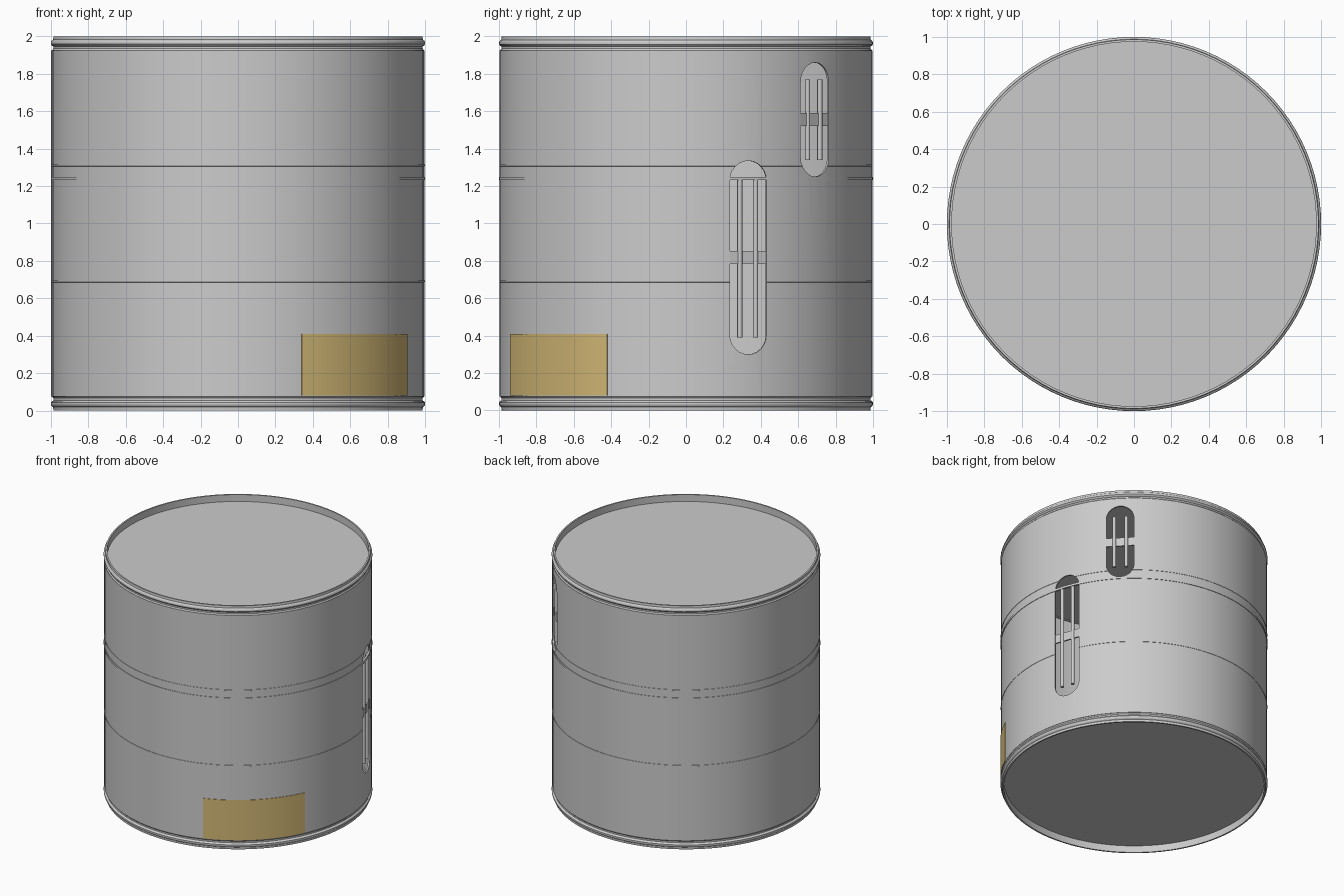
import bpy, bmesh, math
from math import sin, cos, pi, radians
from mathutils import Matrix

cube = bpy.data.objects.get("Cube")
if cube:
    bpy.data.objects.remove(cube)


def material(name, rgb):
    m = bpy.data.materials.new(name)
    m.use_nodes = True
    m.diffuse_color = (*rgb, 1)
    m.node_tree.nodes["Principled BSDF"].inputs["Base Color"].default_value = (*rgb, 1)
    return m


grey = material("light_grey", (0.6, 0.6, 0.6))
ochre = material("ochre", (0.65, 0.48, 0.18))
SIDES = 96


def finish(bm, name, mat):
    bmesh.ops.recalc_face_normals(bm, faces=bm.faces)
    mesh = bpy.data.meshes.new(name)
    bm.to_mesh(mesh)
    bm.free()
    mesh.materials.append(mat)
    ob = bpy.data.objects.new(name, mesh)
    bpy.context.collection.objects.link(ob)
    return ob


def smooth(ob):
    bpy.ops.object.select_all(action='DESELECT')
    ob.select_set(True)
    bpy.context.view_layer.objects.active = ob
    bpy.ops.object.shade_smooth_by_angle(angle=radians(25))


def lathe(name, profile, mat, start=0, end=360, steps=SIDES):
    """Sweep a closed (radius, height) section round z, fully or over an arc."""
    bm = bmesh.new()
    full = end - start == 360
    rings = []
    for i in range(steps if full else steps + 1):
        a = radians(start + (end - start) * i / steps)
        rings.append([bm.verts.new((r * cos(a), r * sin(a), z)) for r, z in profile])
    pairs = list(zip(rings, rings[1:]))
    if full:
        pairs.append((rings[-1], rings[0]))
    else:
        bm.faces.new(rings[0])
        bm.faces.new(rings[-1])
    n = len(profile)
    for a, b in pairs:
        for j in range(n):
            k = (j + 1) % n
            bm.faces.new((a[j], b[j], b[k], a[k]))
    return finish(bm, name, mat)


def ring(name, r0, r1, z0, z1, mat=grey, **arc):
    return lathe(name, [(r0, z0), (r1, z0), (r1, z1), (r0, z1)], mat, **arc)


def slot_cutter(angle, z0, z1, half):
    """Upright prism with round ends, pointing outward at the given angle."""
    bm = bmesh.new()
    outline = []
    for centre, first in ((z1 - half, 0), (z0 + half, pi)):
        for i in range(13):
            a = first + pi * i / 12
            outline.append((half * cos(a), centre + half * sin(a)))
    face = bm.faces.new([bm.verts.new((0.8, t, z)) for t, z in outline])
    out = bmesh.ops.extrude_face_region(bm, geom=[face])["geom"]
    bmesh.ops.translate(bm, vec=(0.4, 0, 0),
                        verts=[v for v in out if isinstance(v, bmesh.types.BMVert)])
    bm.transform(Matrix.Rotation(angle, 4, 'Z'))
    ob = finish(bm, "slot_cutter", grey)
    ob.hide_render = True
    return ob


def box(name, angle, centre, size):
    bm = bmesh.new()
    bmesh.ops.create_cube(bm, size=1)
    bm.transform(Matrix.Rotation(angle, 4, 'Z') @ Matrix.Translation(centre)
                 @ Matrix.Diagonal((*size, 1)))
    return finish(bm, name, grey)


# Hollow wall with two faint raised seams
R, INNER = 0.996, 0.984
wall = [(INNER, 0.075), (R, 0.075)]
for z in (0.69, 1.31):
    wall += [(R, z - 0.005), (R + 0.002, z - 0.004), (R + 0.002, z + 0.004), (R, z + 0.005)]
wall += [(R, 1.925), (INNER, 1.925)]
shell = lathe("shell", wall, grey)

# Sight slots, each with two rods and a cross strap
SLOTS = (("lower", 19.6, 0.30, 1.335), ("upper", 44.0, 1.25, 1.86))
for label, degrees, z0, z1 in SLOTS:
    angle, mid = radians(degrees), (z0 + z1) / 2
    cutter = slot_cutter(angle, z0, z1, 0.104)
    mod = shell.modifiers.new("cut", 'BOOLEAN')
    mod.operation, mod.solver, mod.object = 'DIFFERENCE', 'EXACT', cutter
    bpy.context.view_layer.objects.active = shell
    bpy.ops.object.modifier_apply(modifier=mod.name)
    bpy.data.objects.remove(cutter)
    for side, t in (("left", 0.045), ("right", -0.045)):
        bm = bmesh.new()
        bmesh.ops.create_cone(bm, cap_ends=True, segments=16, radius1=0.0135,
                              radius2=0.0135, depth=z1 - z0 - 0.18)
        bm.transform(Matrix.Rotation(angle, 4, 'Z') @ Matrix.Translation((0.983, t, mid)))
        smooth(finish(bm, f"{label}_gauge_rod_{side}", grey))
    box(f"{label}_gauge_strap", angle, (0.982, 0, mid), (0.012, 0.205, 0.07))
smooth(shell)

# Joint band round the middle
smooth(ring("joint_band", INNER, 1.0, 1.231, 1.249))

# Rolled rims, mirrored top and bottom, with recessed end discs
rim = [(0.974, 0), (0.986, 0), (0.988, 0.018), (0.996, 0.024), (1.0, 0.032), (1.0, 0.042),
       (0.994, 0.05), (0.987, 0.054), (0.987, 0.066), (0.994, 0.075), (0.974, 0.075)]
for end, flip in (("bottom", False), ("top", True)):
    def height(z):
        return 2 - z if flip else z
    smooth(lathe(f"{end}_rim", [(r, height(z)) for r, z in rim], grey))
    bm = bmesh.new()
    bmesh.ops.create_cone(bm, cap_ends=True, segments=SIDES, radius1=0.978,
                          radius2=0.978, depth=0.012)
    bmesh.ops.translate(bm, verts=bm.verts, vec=(0, 0, height(0.062)))
    smooth(finish(bm, f"{end}_disc", grey))

# Upright weld seam on the right side
box("weld_seam", pi, (0.994, 0, 1), (0.008, 0.006, 1.85))

# Curved ochre plate low on the front left
smooth(ring("label_plate", 0.992, 1.0, 0.08, 0.41, ochre, start=-70, end=-25, steps=12))
